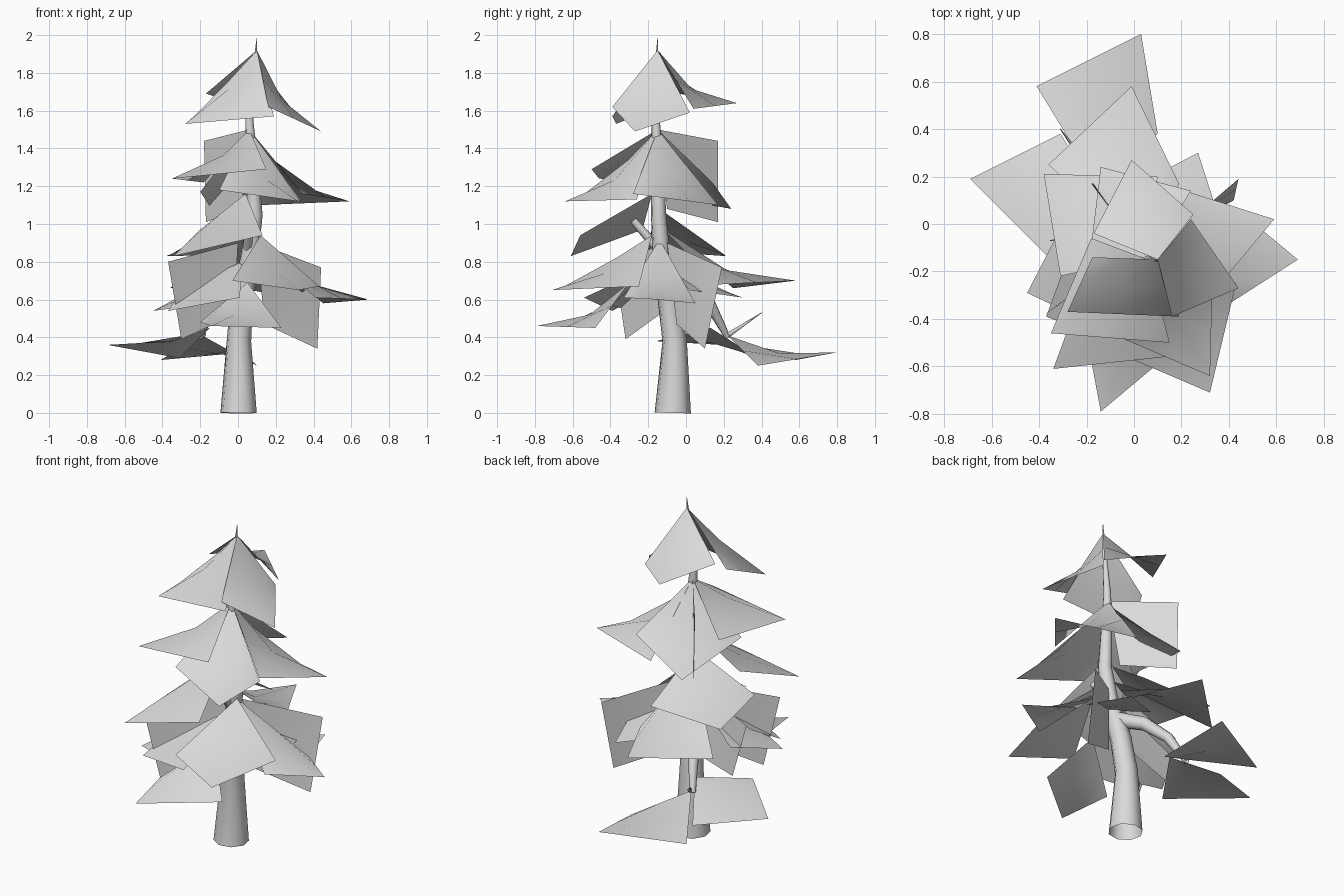
import bpy
import bmesh
from mathutils import Vector

default_cube = bpy.data.objects.get("Cube")
if default_cube:
    bpy.data.objects.remove(default_cube, do_unlink=True)


def make_material(name, colour):
    material = bpy.data.materials.new(name)
    material.use_nodes = True
    material.diffuse_color = colour
    shader = material.node_tree.nodes["Principled BSDF"]
    shader.inputs["Base Color"].default_value = colour
    return material


grey = make_material("plain light grey", (0.7, 0.7, 0.7, 1))


def limb(name, path):
    """Open eight-sided tapering tube through (x, y, z, radius) points."""
    curve = bpy.data.curves.new(name, "CURVE")
    curve.dimensions = "3D"
    curve.bevel_depth = 1
    curve.bevel_resolution = 2
    spline = curve.splines.new("POLY")
    spline.points.add(len(path) - 1)
    for point, (x, y, z, radius) in zip(spline.points, path):
        point.co = (x, y, z, 1)
        point.radius = radius
    limb_object = bpy.data.objects.new(name, curve)
    bpy.context.collection.objects.link(limb_object)
    bpy.ops.object.select_all(action="DESELECT")
    limb_object.select_set(True)
    bpy.context.view_layer.objects.active = limb_object
    bpy.ops.object.convert(target="MESH")
    limb_object = bpy.context.object
    limb_object.data.materials.clear()
    limb_object.data.materials.append(grey)
    bpy.ops.object.shade_smooth_by_angle(angle=1.0)


def frond(name, root, left, tip, right, lift=0):
    """Thin four-cornered foliage sheet, folded at its middle, which lift raises."""
    root, left, tip, right = map(Vector, (root, left, tip, right))
    mesh = bpy.data.meshes.new(name)
    bm = bmesh.new()
    bmesh.ops.create_grid(bm, x_segments=2, y_segments=2, size=0.5)
    for vertex in bm.verts:
        u, v = vertex.co.x + 0.5, vertex.co.y + 0.5
        vertex.co = root.lerp(left, u).lerp(right.lerp(tip, u), v)
        if not vertex.is_boundary:
            vertex.co.z += lift
    bm.normal_update()
    if sum(face.normal.z for face in bm.faces) < 0:
        bmesh.ops.reverse_faces(bm, faces=bm.faces)
    for face in bm.faces:
        face.smooth = True
    bm.to_mesh(mesh)
    bm.free()
    mesh.materials.append(grey)
    sheet = bpy.data.objects.new(name, mesh)
    bpy.context.collection.objects.link(sheet)


# Curving trunk, drooping branch and small twigs
limb("trunk", [
    (.003, -.07, 0, .098), (.005, -.06, .38, .066), (.02, -.09, .6, .061),
    (.06, -.13, .82, .048), (.09, -.145, 1.05, .041), (.075, -.15, 1.3, .033),
    (.06, -.16, 1.55, .022), (.09, -.155, 1.85, .01), (.1, -.15, 1.985, .001)])
limb("low_branch", [
    (.03, -.09, .72, .045), (-.06, .02, .68, .041),
    (-.14, .13, .57, .031), (-.2, .22, .4, .016)])
limb("front_twig", [(.05, -.14, .86, .026), (.06, -.28, 1.02, .02)])
limb("low_twig", [(-.18, .22, .41, .014), (-.31, .4, .53, .002)])

# Crown tier
crown = (.1, -.15, 1.92)
frond("crown_front", crown, (-.175, -.14, 1.62), (-.28, -.37, 1.53), (.19, -.39, 1.57), lift=.06)
frond("crown_back", crown, (-.17, -.04, 1.69), (-.01, .27, 1.64), (.25, .04, 1.61))
frond("crown_side", crown, (.24, .02, 1.59), (.44, -.27, 1.49), (.16, -.39, 1.62))

# Upper tier
upper = (.06, -.15, 1.5)
frond("upper_front", upper, (-.18, -.06, 1.22), (-.35, -.46, 1.24), (.15, -.5, 1.29), lift=.05)
frond("upper_corner", upper, (-.1, -.46, 1.18), (.32, -.64, 1.12), (.33, -.26, 1.13))
frond("upper_side", upper, (.12, .17, 1.1), (.59, .02, 1.12), (.34, -.28, 1.16))
frond("upper_back", upper, (.24, .14, 1.22), (-.14, .24, 1.08), (-.2, -.25, 1.17))
frond("upper_hanging", upper, (-.18, .17, 1.44), (-.17, .17, 1.01), (.02, -.1, 1.08))

# Middle tier
frond("middle_back", (.04, -.13, .98), (-.36, .25, .66), (-.01, .58, .7), (.19, .17, .68))
frond("middle_left", (.04, -.14, 1.08), (-.31, -.22, .86), (-.38, .21, .83), (.1, .2, .84))
frond("middle_front", (.04, -.18, 1.16), (.13, -.56, .94), (-.34, -.61, .83), (-.2, -.23, .97))
frond("middle_corner", (.12, -.18, .94), (-.03, -.56, .7), (.32, -.71, .65), (.43, -.25, .67))
frond("middle_side", (.08, -.14, .92), (.41, -.33, .61), (.69, -.15, .6), (.45, .05, .58))

# Lower tier
lower = (.02, -.13, .8)
frond("lower_back", lower, (.02, .17, .66), (.27, .3, .61), (.36, .02, .65))
frond("lower_front", lower, (.01, -.54, .61), (-.37, -.39, .54), (-.3, -.2, .65))
frond("lower_left", lower, (-.22, -.4, .57), (-.45, -.29, .54), (-.3, 0, .62))
frond("lower_skirt", (.05, -.3, .69), (-.2, -.47, .48), (-.14, -.79, .46), (.23, -.48, .45))
frond("hanging_right", (.1, -.1, .9), (.44, .19, .77), (.42, .1, .34), (.14, -.05, .47))
frond("hanging_left", (0, -.1, .9), (-.37, -.38, .8), (-.3, -.32, .39), (-.02, -.14, .52))
frond("hanging_back", (0, -.1, .88), (-.36, -.07, .74), (-.28, -.05, .42), (-.04, -.04, .5))

# Sheets at the end of the low branch
frond("branch_back", (-.19, .22, .41), (-.41, .58, .28), (.03, .8, .32), (.1, .38, .25))
frond("branch_left", (-.15, .13, .45), (-.31, .38, .29), (-.69, .19, .36), (-.34, -.16, .38))
